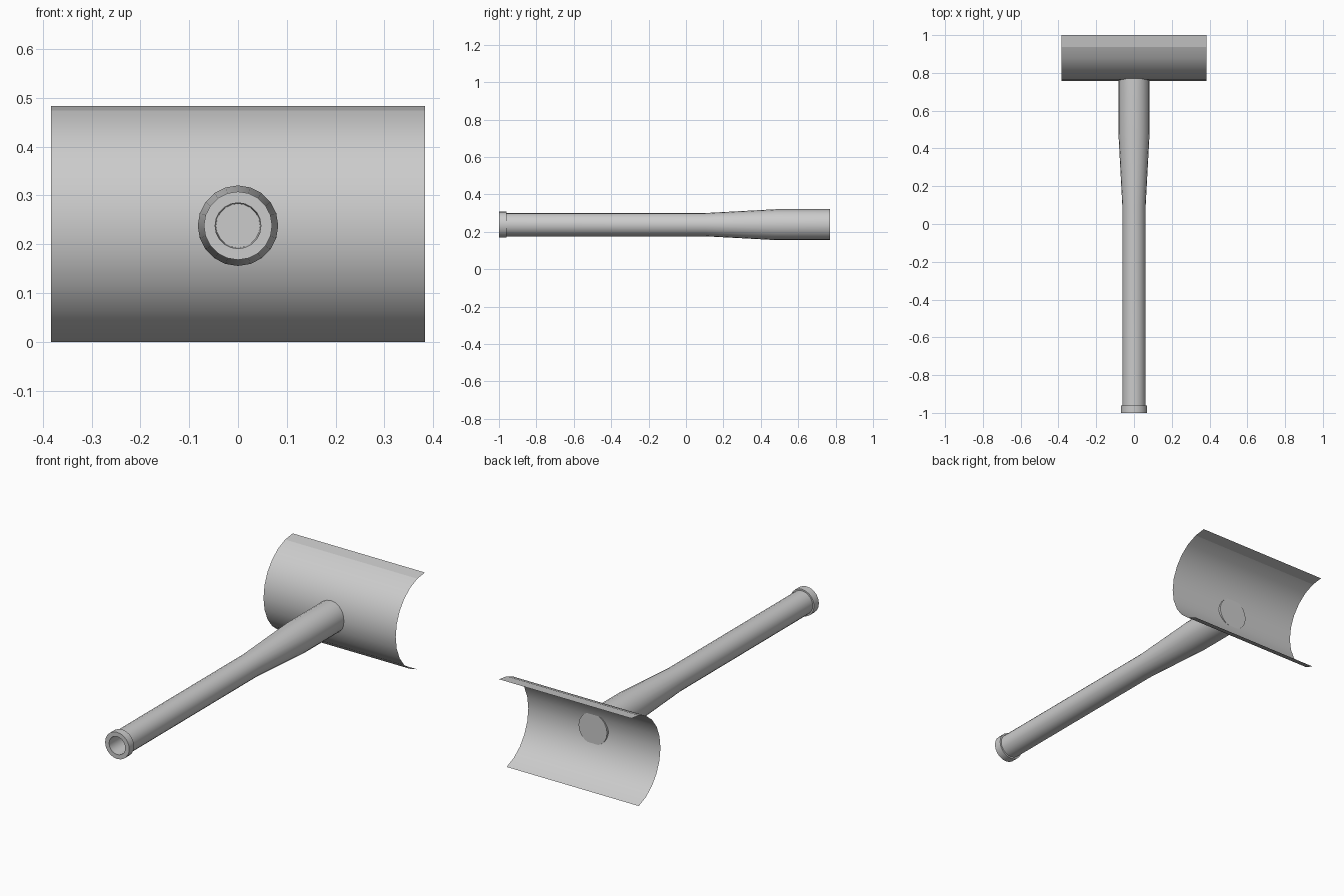
import bpy, bmesh, math

if "Cube" in bpy.data.objects:
    bpy.data.objects.remove(bpy.data.objects["Cube"])

AXIS_Z = 0.238      # height of the handle axis
SIDES = 20

grey = bpy.data.materials.new("plain_grey")
grey.diffuse_color = (0.6, 0.6, 0.6, 1)
grey.use_nodes = True
grey.node_tree.nodes["Principled BSDF"].inputs["Base Color"].default_value = grey.diffuse_color


def finish(name, bm, recalc=False):
    if recalc:
        bmesh.ops.recalc_face_normals(bm, faces=bm.faces[:])
    mesh = bpy.data.meshes.new(name)
    bm.to_mesh(mesh)
    bm.free()
    mesh.materials.append(grey)
    obj = bpy.data.objects.new(name, mesh)
    bpy.context.collection.objects.link(obj)
    bpy.ops.object.select_all(action='DESELECT')
    obj.select_set(True)
    bpy.context.view_layer.objects.active = obj
    bpy.ops.object.shade_smooth_by_angle(angle=math.radians(30))
    return obj


def lathe(name, profile):
    """Closed solid turned round the y axis from (radius, y) points."""
    bm = bmesh.new()
    rings = []
    for r, y in profile:
        ring = []
        for i in range(SIDES):
            a = 2 * math.pi * i / SIDES
            ring.append(bm.verts.new((r * math.sin(a), y, AXIS_Z + r * math.cos(a))))
        rings.append(ring)
    for a, b in zip(rings, rings[1:]):
        for i in range(SIDES):
            j = (i + 1) % SIDES
            bm.faces.new((a[i], a[j], b[j], b[i]))
    bm.faces.new(rings[0])
    bm.faces.new(rings[-1])
    return finish(name, bm, True)


def shell(name, start, end, step=15):
    """Open curved sheet along x; angles in degrees above the handle axis."""
    bm = bmesh.new()
    rows = []
    for deg in range(start, end + 1, step):
        a = math.radians(deg)
        y, z = 1 - 0.242 * math.cos(a), 0.2373 + 0.2457 * math.sin(a)
        rows.append([bm.verts.new((x, y, z)) for x in (-0.383, 0.383)])
    for lo, hi in zip(rows, rows[1:]):
        bm.faces.new((lo[0], lo[1], hi[1], hi[0]))
    return finish(name, bm)


# handle: recessed butt, end collar, straight grip, flare, socket through the head
lathe("handle", [
    (0.045, -0.88), (0.047, -1.0), (0.07, -1.0), (0.07, -0.96),
    (0.062, -0.96), (0.062, 0.10), (0.0825, 0.48), (0.0825, 0.771)])

# head: curved sheet open at the back, with a flat lip along the top
shell("head_shell", -75, 75)
shell("head_top_lip", 75, 90)
